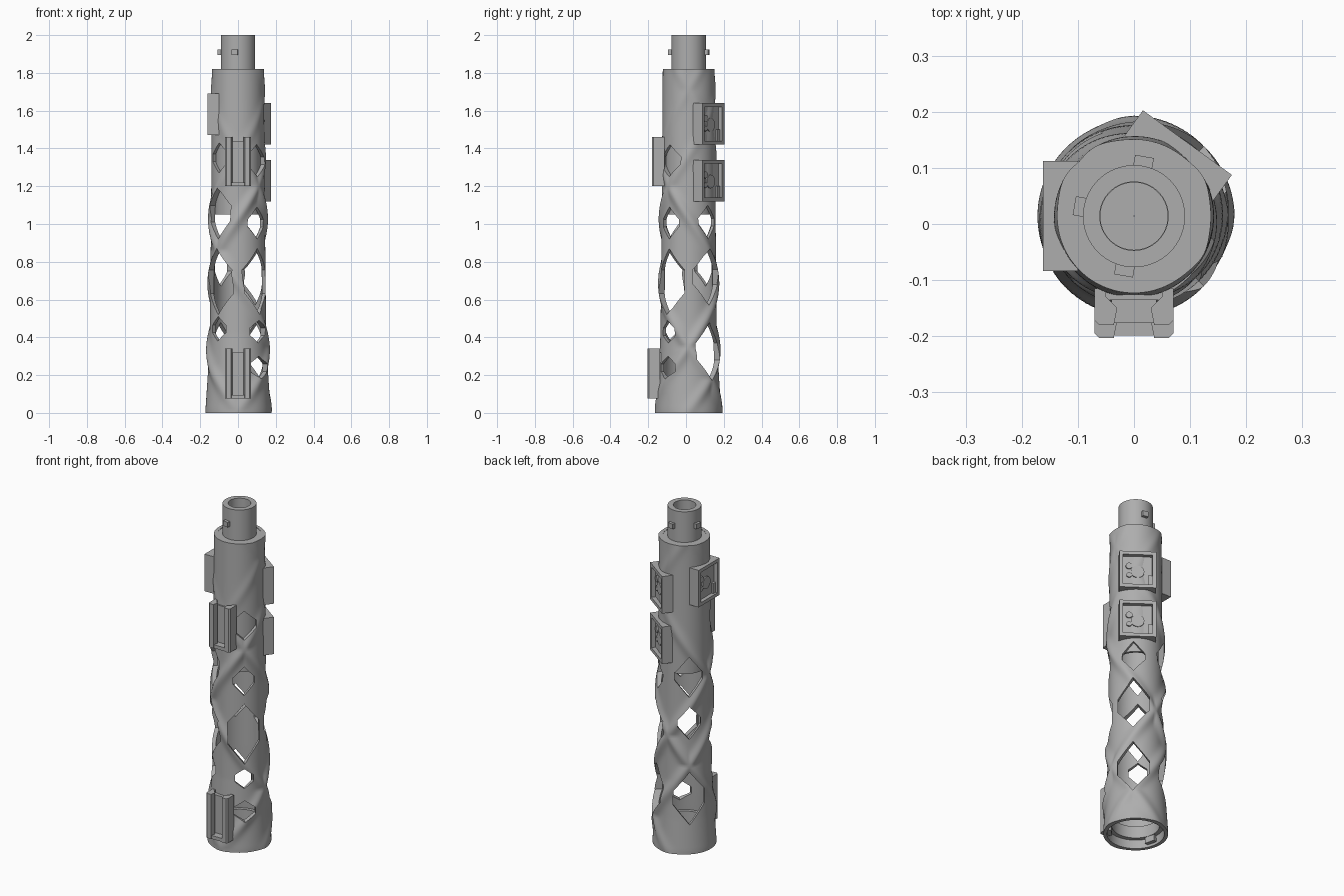
import bpy, bmesh, math
from mathutils import Matrix, Vector

if "Cube" in bpy.data.objects:
    bpy.data.objects.remove(bpy.data.objects["Cube"])

AXIS_Y = 0.014
PITCH = 1.36

grey = bpy.data.materials.new("mid_grey")
grey.use_nodes = True
grey.diffuse_color = (0.42, 0.42, 0.42, 1)
grey.node_tree.nodes["Principled BSDF"].inputs["Base Color"].default_value = (0.42, 0.42, 0.42, 1)


def finish(name, bm):
    bmesh.ops.recalc_face_normals(bm, faces=bm.faces)
    mesh = bpy.data.meshes.new(name)
    bm.to_mesh(mesh)
    bm.free()
    mesh.materials.append(grey)
    obj = bpy.data.objects.new(name, mesh)
    bpy.context.collection.objects.link(obj)
    return obj


def smooth(obj, degrees=35):
    bpy.ops.object.select_all(action='DESELECT')
    obj.select_set(True)
    bpy.context.view_layer.objects.active = obj
    bpy.ops.object.shade_smooth_by_angle(angle=math.radians(degrees))


def lathe(name, rings, n=64, bump=None):
    """Closed ring-shaped solid; each ring is (radius, z, bump weight)."""
    bm = bmesh.new()
    loops = []
    for r, z, weight in rings:
        loop = []
        for i in range(n):
            a = math.tau * i / n
            rr = r + (weight * bump(a, z) if bump else 0)
            loop.append(bm.verts.new((rr * math.cos(a), AXIS_Y + rr * math.sin(a), z)))
        loops.append(loop)
    for k, low in enumerate(loops):
        high = loops[(k + 1) % len(loops)]
        for i in range(n):
            j = (i + 1) % n
            bm.faces.new((low[i], low[j], high[j], high[i]))
    return finish(name, bm)


def tube(name, inner, outer, z0, z1):
    obj = lathe(name, [(inner, z0, 0), (outer, z0, 0), (outer, z1, 0), (inner, z1, 0)])
    smooth(obj)
    return obj


def frame(degrees, z=0):
    """Local x points out of the body, y runs around it."""
    return Matrix.Translation((0, AXIS_Y, z)) @ Matrix.Rotation(math.radians(degrees), 4, 'Z')


def add_box(bm, mat, x, y, z):
    centre = [(a + b) / 2 for a, b in (x, y, z)]
    size = [b - a for a, b in (x, y, z)]
    bmesh.ops.create_cube(bm, size=1, matrix=mat @ Matrix.Translation(centre) @ Matrix.Diagonal((*size, 1)))


def add_prism(bm, points, offset):
    bottom = [bm.verts.new(p) for p in points]
    top = [bm.verts.new(Vector(p) + offset) for p in points]
    bm.faces.new(bottom)
    bm.faces.new(top[::-1])
    for i in range(len(points)):
        j = (i + 1) % len(points)
        bm.faces.new((bottom[i], bottom[j], top[j], top[i]))


# Body radius and crossing spiral ridges
PROFILE = [(0, 0.172), (0.02, 0.172), (0.2, 0.160), (0.42, 0.149), (1.0, 0.143), (1.82, 0.137)]


def radius(z):
    for (z0, r0), (z1, r1) in zip(PROFILE, PROFILE[1:]):
        if z <= z1:
            return r0 + (r1 - r0) * (z - z0) / (z1 - z0)
    return PROFILE[-1][1]


def ridges(a, z):
    height = 0
    for hand, start in ((1, 0.35), (1, 0.01), (-1, 0.35), (-1, 1.03)):
        d = (z - start - hand * PITCH * a / math.tau + PITCH / 2) % PITCH - PITCH / 2
        height = max(height, math.exp(-(d / 0.05) ** 2))
    fade = min(1, max(0.3, 1 - (z - 1.15) / 0.4)) * min(1, 0.4 + z * 3)
    return 0.016 * height * fade


STEPS = 140
heights = [1.82 * i / STEPS for i in range(STEPS + 1)]
outer = [(radius(z), z, 1) for z in heights]
inner = [(radius(z) - 0.02, z, 0) for z in heights[::-5]]
body = lathe("lattice_body", outer + inner, 112, ridges)

# Diamond windows between the ridges: angle, bottom, top, half width
WINDOWS = [
    (45, 0.17, 0.48, 0.085), (135, 0.17, 0.48, 0.085), (-45, 0.18, 0.30, 0.06),
    (-45, 0.37, 0.49, 0.05), (-135, 0.38, 0.51, 0.05),
    (-45, 0.52, 0.87, 0.087), (-135, 0.52, 0.87, 0.087), (45, 0.57, 0.87, 0.085),
    (135, 0.67, 0.87, 0.065),
    (-45, 0.92, 1.09, 0.058), (45, 0.92, 1.10, 0.06), (135, 0.92, 1.16, 0.075),
    (-135, 0.92, 1.19, 0.07), (-45, 1.25, 1.42, 0.07), (-135, 1.27, 1.43, 0.06),
]
bm = bmesh.new()
for angle, low, high, w in WINDOWS:
    mat = frame(angle)
    mid, half = (low + high) / 2, (high - low) / 2
    side = max(0.02, half - 1.3 * w)
    shape = [(0, high), (w, mid + side), (w, mid - side), (0, low), (-w, mid - side), (-w, mid + side)]
    add_prism(bm, [mat @ Vector((0.092, t, z)) for t, z in shape], mat.to_3x3() @ Vector((0.2, 0, 0)))
cutter = finish("window_cutter", bm)
cutter.hide_render = True
cut = body.modifiers.new("windows", 'BOOLEAN')
cut.operation = 'DIFFERENCE'
cut.solver = 'EXACT'
cut.object = cutter
bpy.context.view_layer.objects.active = body
bpy.ops.object.modifier_apply(modifier=cut.name)
bpy.data.objects.remove(cutter)
smooth(body)

# Inner sleeve, neck and rings
tube("inner_sleeve", 0.108, 0.122, 1.05, 1.80)
tube("shoulder_plate", 0.06, 0.13, 1.79, 1.818)
tube("neck", 0.061, 0.091, 1.72, 2.0)
tube("neck_floor", 0.001, 0.065, 1.72, 1.74)
tube("base_inner_ring", 0.126, 0.155, 0.05, 0.12)

bm = bmesh.new()
for angle in (80, 170, 260):
    add_box(bm, frame(angle), (0.08, 0.108), (-0.017, 0.017), (1.895, 1.925))
finish("neck_lugs", bm)

bm = bmesh.new()
for angle in (75, 195, 315):
    add_box(bm, frame(angle), (0.128, 0.155), (-0.03, 0.03), (0.015, 0.05))
finish("base_lugs", bm)


# Open switch housings with a recessed floor
def housing(name, angle, z):
    bm = bmesh.new()
    mat = frame(angle, z)
    w, h, t = 0.098, 0.11, 0.02
    for s in (-1, 1):
        add_box(bm, mat, (0.10, 0.162), sorted((s * w, s * (w - t))), (-h, h))
        add_box(bm, mat, (0.10, 0.162), (t - w, w - t), sorted((s * h, s * (h - t))))
    add_box(bm, mat, (0.10, 0.138), (t - w, w - t), (t - h, h - t))
    add_box(bm, mat, (0.138, 0.15), (0.055, 0.078), (-0.09, -0.03))
    for y, zz, r in ((0, -0.005, 0.036), (-0.045, 0.03, 0.018), (-0.045, -0.025, 0.014)):
        peg = mat @ Matrix.Translation((0.14, y, zz)) @ Matrix.Rotation(math.pi / 2, 4, 'Y')
        bmesh.ops.create_cone(bm, cap_ends=True, segments=24, radius1=r, radius2=r, depth=0.012, matrix=peg)
    smooth(finish(name, bm), 30)


housing("upper_back_housing", 54, 1.53)
housing("lower_back_housing", 54, 1.23)
housing("right_side_housing", 180, 1.58)


# Slotted rail clips on the front
def clip(name, front, z0, z1):
    bm = bmesh.new()
    up = Vector((0, 0, z1 - z0))
    for s in (-1, 1):
        rail = [(0.07, 0.065), (0.07, 0.008), (0.062, 0), (0.036, 0), (0.03, 0.03), (0.05, 0.05), (0.05, 0.065)]
        add_prism(bm, [(s * x, front + y, z0) for x, y in rail], up)
    add_box(bm, Matrix(), (-0.052, 0.052), (front + 0.045, front + 0.07), (z0, z1 - 0.02))
    add_box(bm, Matrix(), (-0.04, 0.04), (front + 0.004, front + 0.06), (z0, z0 + 0.02))
    finish(name, bm)


clip("upper_front_clip", -0.18, 1.2, 1.46)
clip("lower_front_clip", -0.203, 0.075, 0.34)
